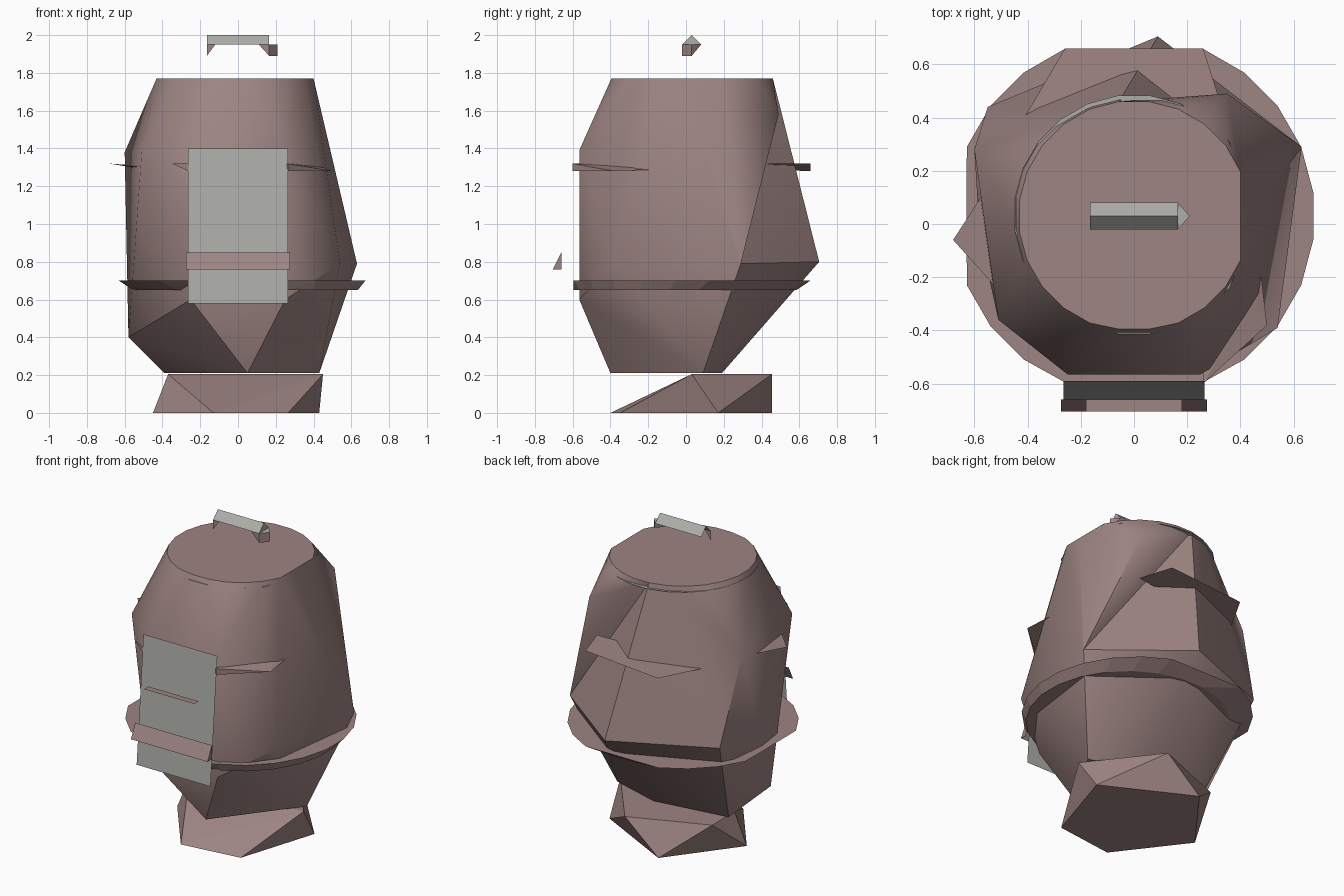
import bpy, bmesh, math
from math import radians, cos, sin, tau

cube = bpy.data.objects.get("Cube")
if cube:
    bpy.data.objects.remove(cube)


def material(name, rgb):
    m = bpy.data.materials.new(name)
    m.use_nodes = True
    m.diffuse_color = (*rgb, 1)
    m.node_tree.nodes["Principled BSDF"].inputs["Base Color"].default_value = (*rgb, 1)
    return m


PINK = material("dusty pink", (0.34, 0.235, 0.225))
GREY = material("warm grey", (0.42, 0.42, 0.40))


def finish(name, bm, mat):
    me = bpy.data.meshes.new(name)
    bm.to_mesh(me)
    bm.free()
    ob = bpy.data.objects.new(name, me)
    bpy.context.collection.objects.link(ob)
    me.materials.append(mat)
    return ob


def hull(name, points, mat):
    bm = bmesh.new()
    verts = [bm.verts.new(p) for p in points]
    bmesh.ops.convex_hull(bm, input=verts)
    loose = [v for v in bm.verts if not v.link_faces]
    bmesh.ops.delete(bm, geom=loose, context="VERTS")
    bmesh.ops.dissolve_limit(bm, angle_limit=radians(1), verts=bm.verts, edges=bm.edges)
    bmesh.ops.recalc_face_normals(bm, faces=bm.faces)
    return finish(name, bm, mat)


def sheets(name, polygons, mat):
    bm = bmesh.new()
    for poly in polygons:
        bm.faces.new([bm.verts.new(p) for p in poly])
    return finish(name, bm, mat)


def ring(cx, cy, r, z, n=24, left=-1, right=1, front=-1, back=1):
    """Circle of points, flattened where it passes the given limits."""
    pts = []
    for i in range(n):
        a = tau * (i + 0.5) / n
        pts.append((min(max(cx + r * cos(a), left), right),
                    min(max(cy + r * sin(a), front), back), z))
    return pts


# Barrel body: round lid edge, faceted belly and narrow base
rim = ring(0, 0.03, 0.435, 1.77, right=0.40, front=-0.395, back=0.46)
side_corner = (0.63, 0.29, 0.79)
belly = [
    side_corner, (-0.60, 0.28, 1.38), (-0.51, -0.36, 1.38),
    (0.54, -0.39, 0.79), (0.09, 0.705, 0.80),
    (-0.55, 0.44, 0.82), (-0.58, -0.04, 0.40),
]
for x in (-0.25, 0.25):
    belly += [(x, -0.565, 1.39), (x, -0.565, 0.60)]
base = [(0.05, -0.40, 0.21), (-0.39, 0.12, 0.21),
        (0.43, 0.09, 0.21), (0.10, 0.19, 0.21)]
body = hull("barrel_body", rim[6:] + belly + base, PINK)

# Raised shoulder at the back, beside a crease
shoulder = hull("barrel_shoulder",
                rim[:7] + rim[-1:] + [side_corner, (0.35, 0.49, 1.58)], PINK)

# Foot under the barrel
hull("foot", [
    (-0.45, 0.02, 0), (-0.13, -0.40, 0), (0.265, -0.35, 0), (0.43, 0.17, 0),
    (-0.12, 0.455, 0), (-0.37, 0.03, 0.205), (0.45, 0.03, 0.205),
    (-0.37, 0.26, 0.205), (0.12, 0.455, 0.205)], PINK)

# Lower hoop
hull("lower_hoop",
     ring(0, 0.03, 0.68, 0.70, left=-0.63, front=-0.595, back=0.66)
     + ring(0.04, -0.01, 0.60, 0.65, front=-0.595), PINK)

# Upper hoop, in thin separate pieces around the body
sheets("upper_hoop_back", [
    [(-0.43, 0.37, 1.29), (0.33, 0.44, 1.32), (0.26, 0.66, 1.32), (-0.26, 0.66, 1.28)]], PINK)
hull("upper_hoop_right", [
    (-0.68, -0.06, 1.32), (-0.55, 0.14, 1.31), (-0.50, -0.26, 1.30), (-0.50, 0, 1.29)], PINK)
sheets("upper_hoop_left", [
    [(0.26, -0.60, 1.32), (0.26, -0.60, 1.28), (0.50, -0.38, 1.28)],
    [(0.26, -0.60, 1.32), (0.50, -0.38, 1.28), (0.45, -0.28, 1.30)],
    [(0.50, -0.38, 1.28), (0.47, -0.13, 1.29), (0.45, -0.28, 1.30)],
    [(0.26, -0.60, 1.32), (0.45, -0.28, 1.30), (0.26, -0.45, 1.31)]], PINK)
sheets("upper_hoop_front", [
    [(-0.26, -0.60, 1.32), (-0.35, -0.55, 1.32), (-0.26, -0.60, 1.28)]], PINK)

# Flat grey seal just under the lid
sheets("lid_seal", [ring(0, 0.035, 0.452, 1.74, right=0.40)], GREY)

# Leaning front panel
P = 0.265
sheets("front_panel", [
    [(-P, -0.66, 0.58), (P, -0.66, 0.58), (P, -0.59, 1.40), (-P, -0.59, 1.40)]], GREY)

# Sloped latch bar across the panel
L, Y, F, Z0, Z1 = 0.275, -0.705, -0.66, 0.76, 0.85
sheets("latch_bar", [
    [(-L, Y, Z0), (L, Y, Z0), (L, F, Z1), (-L, F, Z1)],
    [(L, Y, Z0), (L, F, Z0), (L, F, Z1)]], PINK)

# Narrow ledge on the panel
sheets("panel_ledge", [
    [(-0.18, Y, 1.11), (0.18, Y, 1.11), (0.18, F, 1.11), (-0.18, F, 1.11)]], PINK)

# Roof-shaped handle grip over the lid
H, A, B, C, T = 0.165, -0.02, 0.03, 0.08, 0.21
sheets("handle_grip", [
    [(-H, A, 1.95), (H, A, 1.95), (H, B, 2.0), (-H, B, 2.0)],
    [(-H, B, 2.0), (H, B, 2.0), (H, C, 1.95), (-H, C, 1.95)],
    [(H, A, 1.95), (H, C, 1.95), (H, B, 2.0)],
    [(H, A, 1.95), (T, B, 1.95), (H, C, 1.95)]], GREY)

# Handle legs
sheets("handle_legs", [
    [(H, A, 1.89), (T, B, 1.89), (T, B, 1.95), (H, A, 1.95)],
    [(T, B, 1.89), (H, C, 1.95), (T, B, 1.95)],
    [(-H, A, 1.89), (-0.12, A, 1.95), (-H, A, 1.95)],
    [(H, A, 1.89), (H, A, 1.95), (0.11, A, 1.95)]], PINK)

# Soft shading on the body with crisp outer edges
bpy.ops.object.select_all(action="DESELECT")
for ob in (body, shoulder):
    ob.select_set(True)
bpy.context.view_layer.objects.active = body
bpy.ops.object.shade_smooth_by_angle(angle=radians(32))
